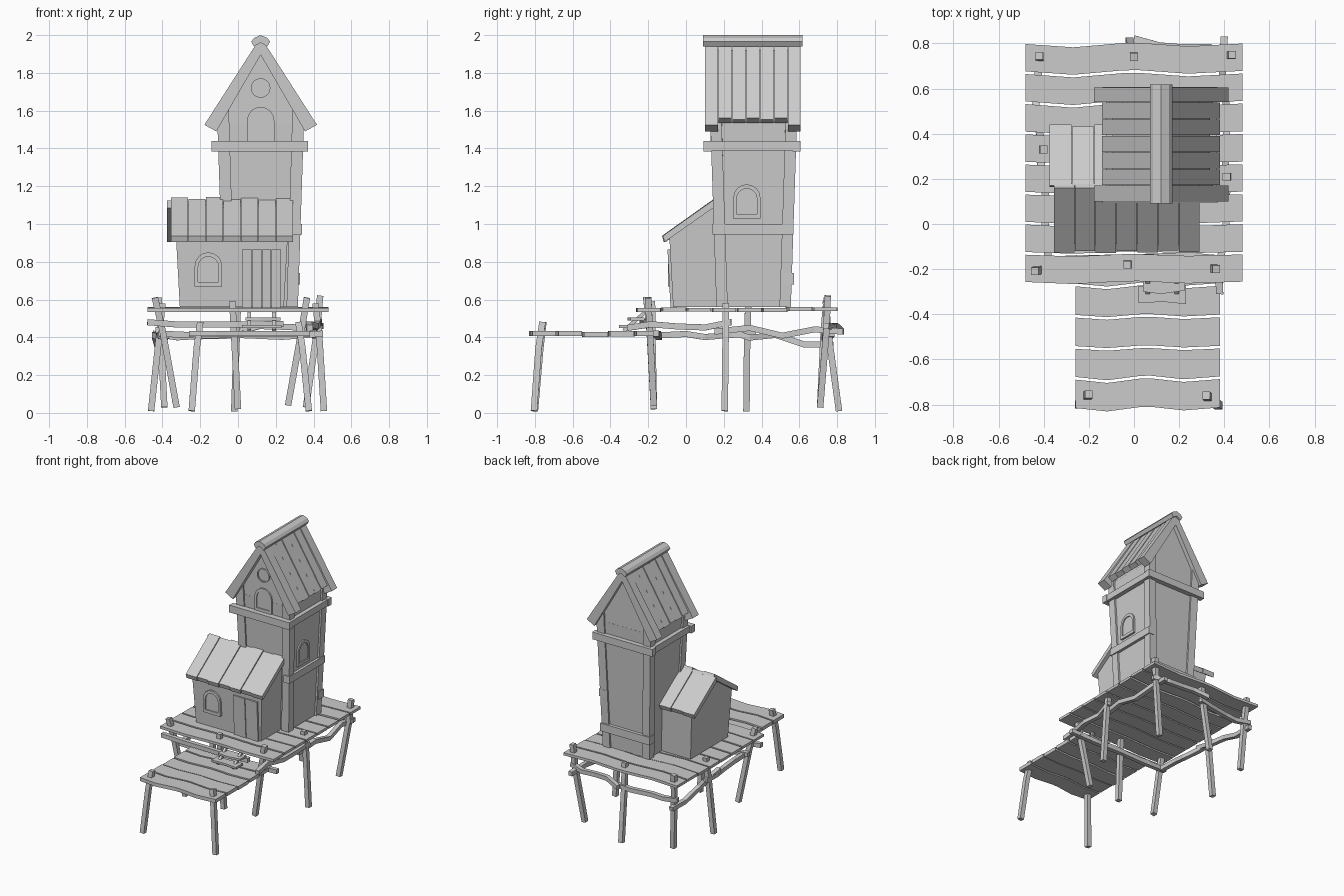
import bpy, math, random
from mathutils import Vector

if "Cube" in bpy.data.objects:
    bpy.data.objects.remove(bpy.data.objects["Cube"])
random.seed(4)
R = random.uniform


def mesh(name, verts, faces):
    m = bpy.data.meshes.new(name)
    m.from_pydata([tuple(v) for v in verts], [], faces)
    m.update()
    o = bpy.data.objects.new(name, m)
    bpy.context.collection.objects.link(o)
    import bmesh
    b = bmesh.new()
    b.from_mesh(m)
    bmesh.ops.recalc_face_normals(b, faces=b.faces)
    b.to_mesh(m)
    b.free()
    return o


def loft(name, rings):
    n = len(rings[0])
    faces = [list(range(n)), [(len(rings) - 1) * n + i for i in range(n)]]
    for k in range(len(rings) - 1):
        for i in range(n):
            j = (i + 1) % n
            faces.append([k * n + i, k * n + j, (k + 1) * n + j, (k + 1) * n + i])
    return mesh(name, [v for r in rings for v in r], faces)


def prism(name, pts, axis, a, b):
    def at(t):
        return [{'x': (t, u, v), 'y': (u, t, v), 'z': (u, v, t)}[axis] for u, v in pts]
    return loft(name, [at(a), at(b)])


def box(name, x0, x1, y0, y1, z0, z1):
    return prism(name, [(x0, y0), (x1, y0), (x1, y1), (x0, y1)], 'z', z0, z1)


def stick(name, path, w):
    """Square crooked pole following a path."""
    path = [Vector(p) for p in path]
    d = (path[-1] - path[0]).normalized()
    ref = Vector((0, 0, 1)) if abs(d.z) < .7 else Vector((0, 1, 0))
    u = d.cross(ref).normalized() * w / 2
    v = d.cross(u).normalized() * w / 2
    return loft(name, [[p + u + v, p - u + v, p - u - v, p + u - v] for p in path])


def crooked(name, a, b, w, wob, n=4):
    a, b = Vector(a), Vector(b)
    pts = [a.lerp(b, i / n) for i in range(n + 1)]
    for p in pts[1:-1]:
        p += Vector((R(-wob, wob), R(-wob, wob), R(-wob, wob)))
    return stick(name, pts, w)


def deck(name, x0, x1, y0, y1, n, z0, z1):
    """Row of planks sharing wavy edges."""
    xs = [x0 + (x1 - x0) * t for t in (0, .22, .45, .52, .75, 1)]
    step = (y1 - y0) / n
    edges = []
    for i in range(n + 1):
        a = R(.005, .013)
        edges.append([y0 + i * step + a * s for s in (.3, -1, .7, .8, -.6, .5)])
    for i in range(n):
        lo = [(x, y + .006) for x, y in zip(xs, edges[i])]
        hi = [(x, y - .006) for x, y in zip(xs, edges[i + 1])]
        dz = R(-.003, .003)
        prism(f"{name}_plank_{i}", lo + hi[::-1], 'z', z0 + dz, z1 + dz)


# decks and steps
deck("main_deck", -.48, .48, -.265, .80, 8, .537, .557)
deck("lower_deck", -.26, .38, -.825, -.135, 5, .405, .432)
prism("lower_step", [(.02, -.35), (.13, -.345), (.23, -.355), (.23, -.27), (.1, -.28), (.02, -.275)], 'z', .45, .465)
prism("upper_step", [(.04, -.3), (.12, -.31), (.225, -.295), (.225, -.22), (.04, -.22)], 'z', .49, .505)
for x in (.06, .19):
    stick("step_rail", [(x, -.33, .435), (x, -.22, .53)], .02)

# stilts: top point, foot point
legs = [((-.42, .745, .61), (-.39, .71, .03)), ((0, .74, .59), (-.02, .81, .01)),
        ((.435, .75, .62), (.36, .71, .03)), ((-.40, .33, .58), (-.46, .32, .01)),
        ((.41, .21, .58), (.455, .205, .01)), ((-.44, -.21, .61), (-.325, -.17, .03)),
        ((-.03, -.18, .59), (0, -.17, .02)), ((.365, -.2, .61), (.265, -.17, .04)),
        ((-.20, -.755, .48), (-.245, -.80, .01)), ((.32, -.76, .48), (.375, -.805, .01))]
for i, (a, b) in enumerate(legs):
    a, b = Vector(a), Vector(b)
    mid = a.lerp(b, .3) + Vector((R(-.008, .008), R(-.008, .008), 0))
    o = stick(f"stilt_{i}", [a, mid, b], .034)

# crooked braces
braces = [((-.48, -.23, .48), (.24, -.21, .47)), ((-.42, -.16, .42), (.45, -.16, .42)),
          ((.38, -.31, .45), (.43, .24, .48)), ((.40, .15, .43), (.40, .83, .43)),
          ((-.38, -.15, .41), (-.42, .37, .42)), ((-.42, .2, .44), (-.42, .78, .36)),
          ((.03, .77, .42), (-.45, .74, .42)), ((0, .82, .43), (.45, .74, .46))]
for i, (a, b) in enumerate(braces):
    crooked(f"brace_{i}", a, b, .032, .022)

# tower
CX, CY = .12, .358


def half(z):
    return .197 + (z - .56) * .034


def ring(z, inset):
    h = half(z) - inset
    return [(CX + sx * h, CY + sy * h, z) for sx, sy in ((-1, -1), (1, -1), (1, 1), (-1, 1))]


loft("tower_walls", [ring(.56, .014), ring(1.53, .014)])
prism("tower_gable", [(CX - .215, 1.53), (CX + .215, 1.53), (CX, 1.92)], 'y', CY - .215, CY + .215)
for sx in (-1, 1):
    for sy in (-1, 1):
        def post_ring(z, sloped):
            h = half(z)
            out = []
            for a, b in ((0, 0), (.06, 0), (.06, .06), (0, .06)):
                zz = 1.9 - 1.63 * (h - a) if sloped else z
                out.append((CX + sx * (h - a), CY + sy * (h - b), zz))
            return out
        loft("corner_post", [post_ring(.56, False), post_ring(1.5, True)])

# horizontal bands
for s in (-1, 1):
    y = CY - .008 + s * .235
    box("upper_band_y", -.14, .37, y - .022, y + .022, 1.385, 1.44)
    x = CX + s * .225
    box("upper_band_x", x - .02, x + .02, .10, .60, 1.388, 1.437)
box("side_band", .29, .338, .14, .57, .945, 1.0)
box("back_band", -.09, .327, .51, .572, .68, .74)

# tower roof
for s in (-1, 1):
    barge = [(0, 1.99), (.298, 1.525), (.235, 1.49), (0, 1.895)]
    for y0, y1 in ((.10, .17), (.54, .605)):
        prism("barge_board", [(CX + s * u, v) for u, v in barge], 'y', y0, y1)
    for i in range(5):
        d = .006 * (i % 2)
        pl = [(0, 1.98 - d), (.262, 1.56 - d), (.228, 1.535), (0, 1.91)]
        prism("roof_plank", [(CX + s * u, v) for u, v in pl], 'y', .17 + i * .074 + .002, .17 + (i + 1) * .074 - .002)
prism("ridge_cap", [(CX - .05, 1.965), (CX - .035, 1.985), (CX, 2.0), (CX + .035, 1.985), (CX + .05, 1.965),
                    (CX + .035, 1.94), (CX, 1.96), (CX - .035, 1.94)], 'y', .09, .618)

# shed walls
def shed(name, prof, x0, x1, flare):
    def at(x, s):
        return [(x + s * (.02 if z > .6 else 0), y, z) for y, z in prof]
    loft(name, [at(x0, -1), at(x1, flare)])


shed("shed_front", [(-.068, .56), (-.088, .93), (.165, 1.10), (.165, .56)], -.308, .243, 1)
shed("shed_back", [(.165, .56), (.165, 1.10), (.40, .93), (.385, .56)], -.308, -.05, 0)

# shed roof planks
for i in range(7):
    x = -.355 + i * .0925
    d = .006 * (i % 2) + R(0, .006)
    prism("shed_front_plank", [(-.128 + d, .937), (.16, 1.142 - d), (.18, 1.11), (-.118 + d, .905)],
          'x', x, x + .0905)
for i in range(3):
    x = -.375 + i * .1
    d = .007 * (i % 2)
    prism("shed_back_plank", [(.17, 1.125 - d), (.44 - d, .937), (.428 - d, .905), (.165, 1.085)],
          'x', x, min(x + .098, -.08))


# windows: outline ring plus recessed pane
def window(name, outline, c, side, surf, depth, frame=.018):
    def put(k, d):
        return [((c[0] + u * k, surf - d, c[1] + v * k) if side == 'front'
                 else (surf + d, c[0] + u * k, c[1] + v * k)) for u, v in outline]
    k = 1 - frame / max(u for u, v in outline)
    n = len(outline)
    rings = [put(1, -.025), put(1, depth), put(k, depth), put(k, -.025)]
    faces = [[r * n + i, r * n + (i + 1) % n, (r + 1) % 4 * n + (i + 1) % n, (r + 1) % 4 * n + i]
             for r in range(4) for i in range(n)]
    mesh(name + "_frame", [p for q in rings for p in q], faces)
    loft(name + "_pane", [put(k, -.025), put(k, depth * .4)])


arch = [(-.072, -.09), (.072, -.09)] + [(.072 * math.cos(a), .018 + .072 * math.sin(a))
                                        for a in (math.pi * i / 8 for i in range(9))]
disc = [(.052 * math.cos(a), .052 * math.sin(a)) for a in (math.tau * i / 16 for i in range(16))]
window("gable_window", arch, (CX, 1.53), 'front', .143, .012)
window("round_window", disc, (CX, 1.72), 'front', .143, .012, .008)
window("side_window", arch, (.322, 1.12), 'right', .320, .014)
window("shed_window", arch, (-.157, .76), 'front', -.08, .016)

# door of vertical boards
for i in range(4):
    x = .022 + i * .052
    d = .004 * (i % 2)
    loft("door_board", [[(x, -.078 - d, .558), (x + .05, -.078 - d, .558), (x + .05, -.05, .558), (x, -.05, .558)],
                        [(x, -.094 - d, .865), (x + .05, -.094 - d, .865), (x + .05, -.06, .865), (x, -.06, .865)]])
